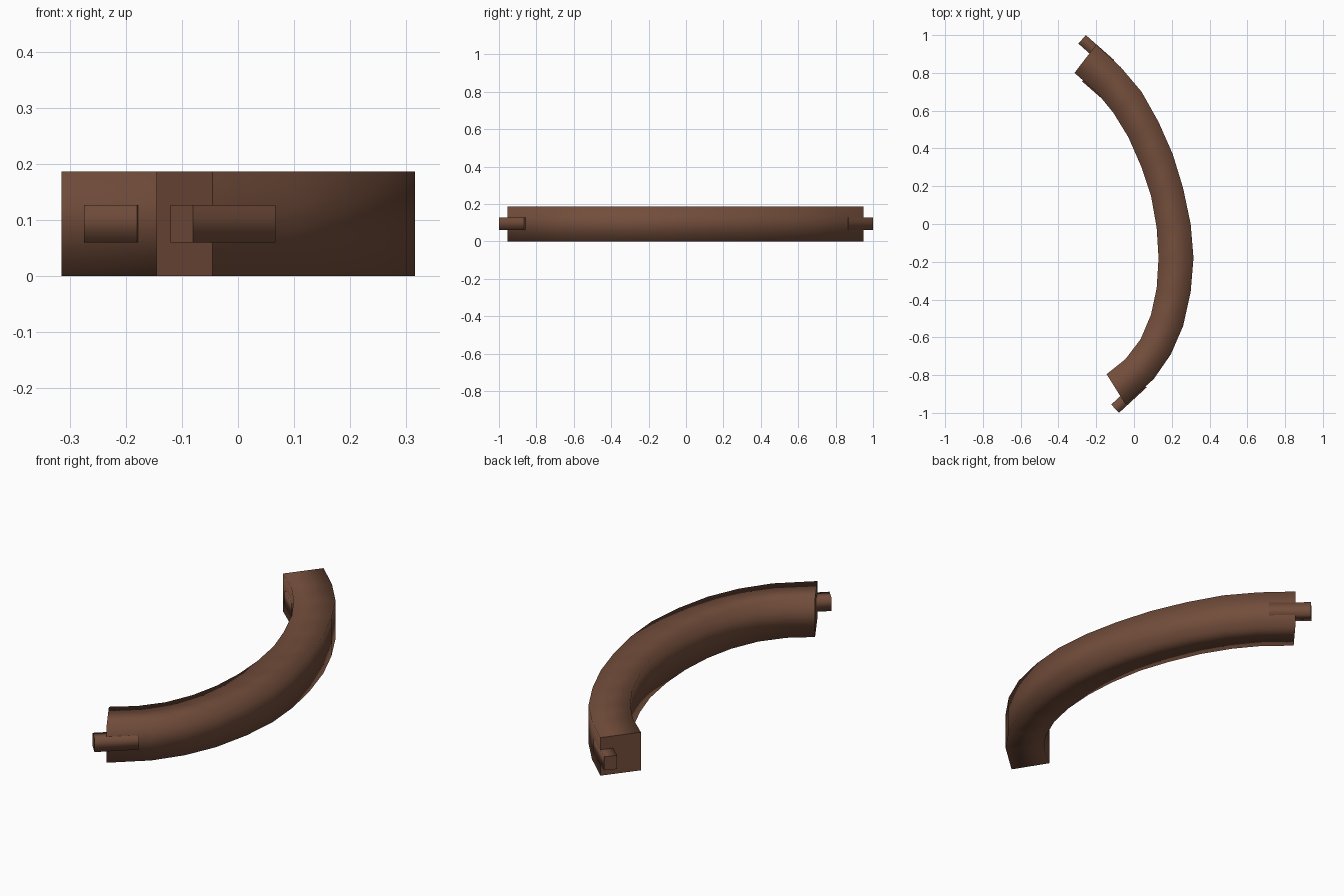
import bpy
import bmesh
from mathutils import Vector

default_cube = bpy.data.objects.get("Cube")
if default_cube:
    bpy.data.objects.remove(default_cube, do_unlink=True)

# Single brown wood material
wood = bpy.data.materials.new("brown_wood")
wood.use_nodes = True
wood_colour = (0.17, 0.075, 0.044, 1.0)
wood.diffuse_color = wood_colour
shader = wood.node_tree.nodes["Principled BSDF"]
shader.inputs["Base Color"].default_value = wood_colour
shader.inputs["Roughness"].default_value = 0.8


def build_bar(name, outer_edge, inner_edge, bottom, top):
    """Sweep a rectangular section between two plan outlines, with soft sides and crisp ends."""
    bm = bmesh.new()
    rings = []
    for outer, inner in zip(outer_edge, inner_edge):
        corners = [(outer, bottom), (outer, top), (inner, top), (inner, bottom)]
        rings.append([bm.verts.new((p[0], p[1], z)) for p, z in corners])
    for ring, following in zip(rings, rings[1:]):
        for i in range(len(ring)):
            j = (i + 1) % len(ring)
            side = bm.faces.new((ring[i], ring[j], following[j], following[i]))
            side.smooth = True
    # Flat end faces, split from the soft sides
    for ring in (rings[0], rings[-1]):
        cap = bm.faces.new(ring)
        cap.smooth = False
        for edge in cap.edges:
            edge.smooth = False
    bmesh.ops.recalc_face_normals(bm, faces=bm.faces)
    mesh = bpy.data.meshes.new(name)
    bm.to_mesh(mesh)
    bm.free()
    mesh.materials.append(wood)
    obj = bpy.data.objects.new(name, mesh)
    bpy.context.collection.objects.link(obj)
    return obj


def build_peg(name, start, end, thickness):
    """Straight block whose outer face runs from start to end in plan."""
    start, end = Vector(start), Vector(end)
    along = (end - start).normalized()
    across = Vector((-abs(along.y), along.x if along.y > 0 else -along.x)) * thickness
    return build_bar(name, [start, end], [start + across, end + across],
                     peg_bottom, peg_top)


beam_height = 0.187
peg_bottom, peg_top = 0.06, 0.127

# Curved beam, listed from the back end to the front end
outer_edge = [(-0.2, 0.95), (-0.07, 0.83), (0.04, 0.7), (0.13, 0.54), (0.205, 0.37),
              (0.26, 0.19), (0.3, 0), (0.315, -0.18), (0.3, -0.36), (0.26, -0.54),
              (0.195, -0.69), (0.105, -0.82), (-0.045, -0.955)]
inner_edge = [(-0.315, 0.8), (-0.2, 0.7), (-0.11, 0.59), (-0.03, 0.46), (0.04, 0.3),
              (0.09, 0.15), (0.12, -0.02), (0.13, -0.18), (0.12, -0.34), (0.09, -0.48),
              (0.035, -0.61), (-0.045, -0.715), (-0.145, -0.795)]
build_bar("curved_beam", outer_edge, inner_edge, 0, beam_height)

# Joining pegs, flush with the outer side at each end
build_peg("front_peg", (-0.08, -1), (0.067, -0.865), 0.06)
build_peg("back_peg", (-0.255, 1), (-0.105, 0.868), 0.06)

# Small block just proud of the inner side near the back end
build_peg("inner_block", (-0.24, 0.795), (-0.145, 0.712), 0.053)
